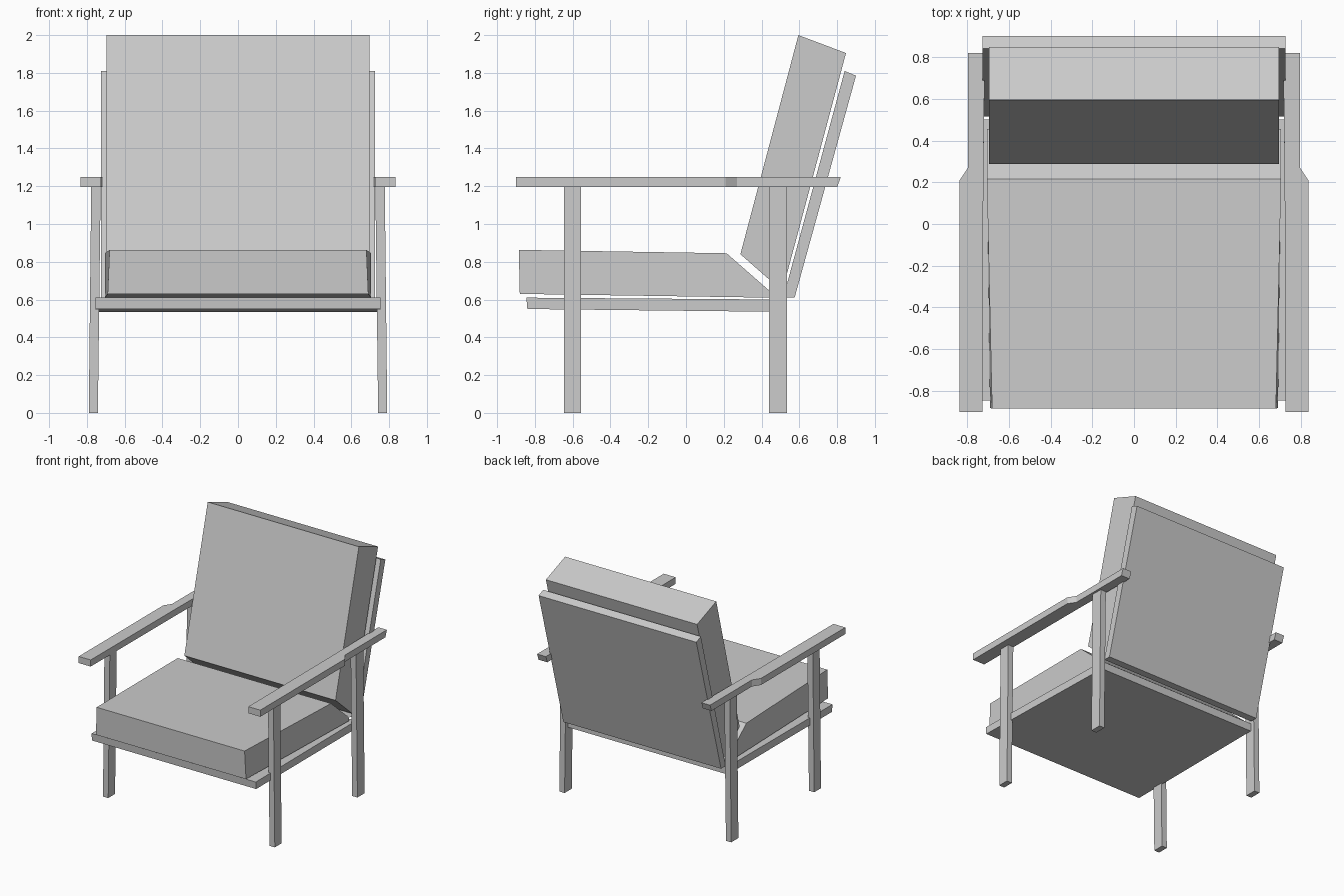
import bpy, bmesh

if "Cube" in bpy.data.objects:
    bpy.data.objects.remove(bpy.data.objects["Cube"])

grey = bpy.data.materials.new("plain_grey")
grey.diffuse_color = (0.6, 0.6, 0.6, 1)
grey.use_nodes = True
grey.node_tree.nodes["Principled BSDF"].inputs["Base Color"].default_value = grey.diffuse_color


def loft(name, lower, upper):
    """Solid between two matching outlines of 3D points."""
    bm = bmesh.new()
    a = [bm.verts.new(p) for p in lower]
    b = [bm.verts.new(p) for p in upper]
    bm.faces.new(a)
    bm.faces.new(b)
    for i in range(len(a)):
        j = (i + 1) % len(a)
        bm.faces.new((a[i], a[j], b[j], b[i]))
    bmesh.ops.recalc_face_normals(bm, faces=bm.faces)
    mesh = bpy.data.meshes.new(name)
    bm.to_mesh(mesh)
    bm.free()
    mesh.materials.append(grey)
    obj = bpy.data.objects.new(name, mesh)
    bpy.context.collection.objects.link(obj)
    return obj


def slab(name, profile):
    """Side profile of (y, z, half width), spanning left to right."""
    return loft(name, [(-w, y, z) for y, z, w in profile],
                [(w, y, z) for y, z, w in profile])


# Seat board and cushion, the cushion narrowing to the front
slab("seat_board", [(-0.84, 0.55, 0.755), (-0.845, 0.61, 0.755),
                    (0.50, 0.60, 0.735), (0.50, 0.535, 0.735)])
slab("seat_cushion", [(-0.88, 0.63, 0.69), (-0.885, 0.863, 0.68),
                      (0.215, 0.845, 0.705), (0.455, 0.635, 0.705),
                      (0.45, 0.61, 0.705)])

# Reclined back board and cushion
slab("back_board", [(0.515, 0.61, 0.725), (0.84, 1.81, 0.725),
                    (0.90, 1.785, 0.725), (0.575, 0.61, 0.725)])
slab("back_cushion", [(0.288, 0.84, 0.695), (0.595, 2.0, 0.695),
                      (0.847, 1.905, 0.695), (0.51, 0.645, 0.695)])

# Slightly splayed legs and armrests with a stepped outline, on both sides
arm = [(0.725, -0.90), (0.835, -0.90), (0.835, 0.21),
       (0.795, 0.27), (0.795, 0.81), (0.715, 0.81), (0.722, 0.21)]
for side, s in (("left", -1), ("right", 1)):
    for place, y0, y1 in (("front", -0.645, -0.555), ("rear", 0.44, 0.535)):
        rect = lambda x0, x1, z: [(s * x0, y0, z), (s * x1, y0, z),
                                  (s * x1, y1, z), (s * x0, y1, z)]
        loft(f"{place}_leg_{side}", rect(0.742, 0.79, 0), rect(0.727, 0.777, 1.2))
    loft(f"armrest_{side}",
         [(s * x, y - (0.01 if y > 0.5 else 0), 1.195) for x, y in arm],
         [(s * x, y + (0.01 if y > 0.5 else 0), 1.25) for x, y in arm])
